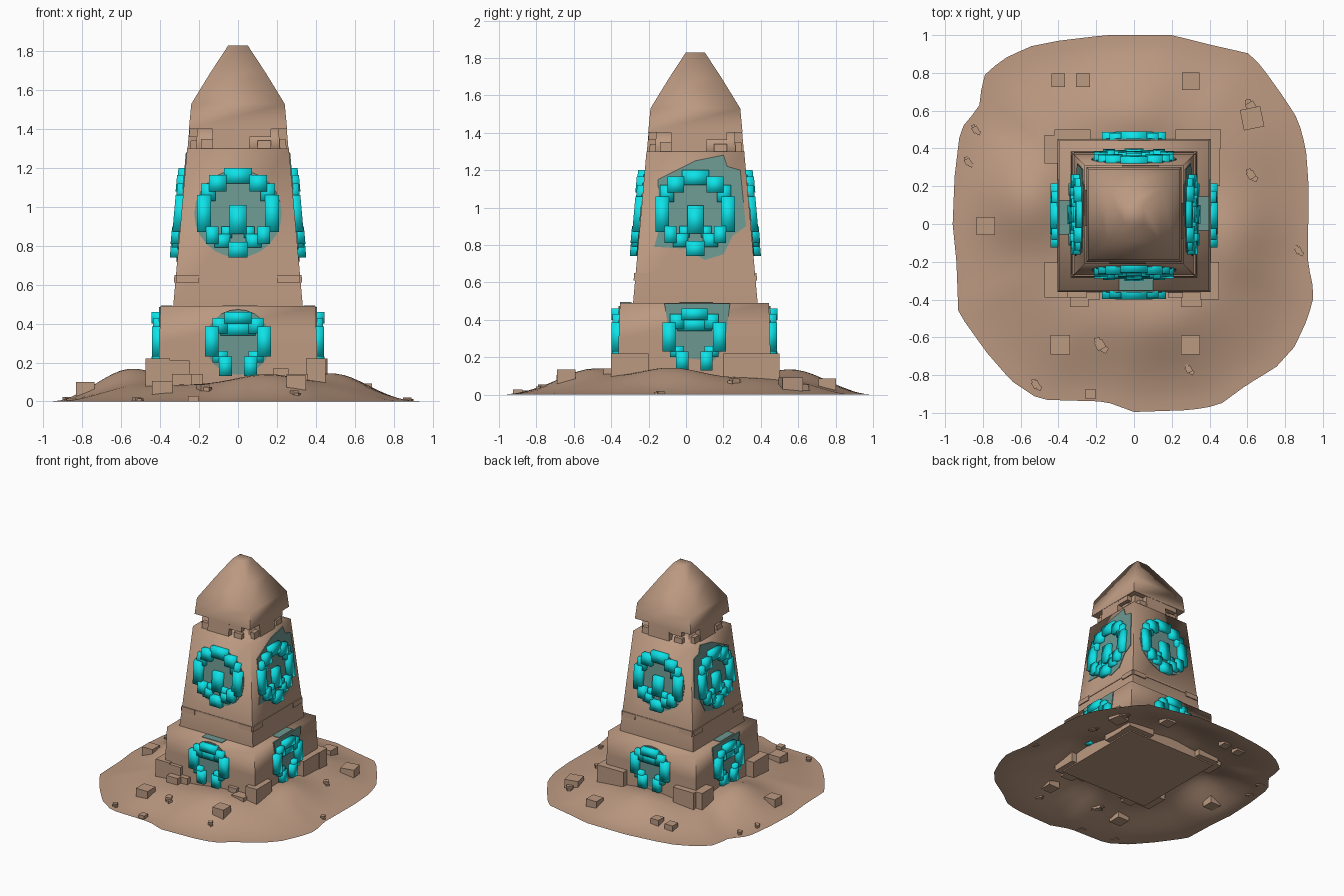
import bpy, bmesh, math
from mathutils import Matrix, Vector

if "Cube" in bpy.data.objects:
    bpy.data.objects.remove(bpy.data.objects["Cube"])

CY = 0.05  # tower centre in y
SIDES = ("front", "right", "back", "left")


def mat(name, rgb):
    m = bpy.data.materials.new(name)
    m.diffuse_color = (*rgb, 1)
    m.use_nodes = True
    m.node_tree.nodes["Principled BSDF"].inputs["Base Color"].default_value = m.diffuse_color
    return m


STONE = mat("sandstone", (0.50, 0.32, 0.22))
CYAN = mat("bright cyan", (0.004, 0.80, 0.84))
DIM = mat("dim teal", (0.15, 0.31, 0.28))


def finish(bm, name, material, smooth=None):
    bmesh.ops.recalc_face_normals(bm, faces=bm.faces)
    me = bpy.data.meshes.new(name)
    bm.to_mesh(me)
    bm.free()
    me.materials.append(material)
    ob = bpy.data.objects.new(name, me)
    bpy.context.collection.objects.link(ob)
    if smooth:
        bpy.context.view_layer.objects.active = ob
        ob.select_set(True)
        bpy.ops.object.shade_smooth_by_angle(angle=math.radians(smooth))
        ob.select_set(False)
    return ob


def add_box(bm, lo, hi, fn=lambda p: p):
    """Box between two corners, each vertex passed through fn."""
    vs = bmesh.ops.create_cube(bm, size=1)["verts"]
    for v in vs:
        p = Vector([lo[i] + (v.co[i] + 0.5) * (hi[i] - lo[i]) for i in range(3)])
        v.co = fn(p)


def frustums(name, levels, cy=CY):
    """Closed stack of square sections (z, half width)."""
    bm = bmesh.new()
    rings = [[bm.verts.new((sx * h, cy + sy * h, z)) for sx, sy in
              ((-1, -1), (1, -1), (1, 1), (-1, 1))] for z, h in levels]
    for a, b in zip(rings, rings[1:]):
        for i in range(4):
            bm.faces.new((a[i], a[(i + 1) % 4], b[(i + 1) % 4], b[i]))
    bm.faces.new(rings[0][::-1])
    bm.faces.new(rings[-1])
    return finish(bm, name, STONE, 89)


def wall(z):
    """Half width of the tower wall at height z."""
    return 0.333 - 0.0885 * (z - 0.49)


def on_side(k, lower=False):
    """Map (u, outward, z) onto tower side k: 0 front, 1 right, 2 back, 3 left."""
    rot = Matrix.Rotation(k * math.pi / 2, 3, 'Z')

    def fn(p):
        w = 0.402 if lower else wall(p.z)
        return rot @ Vector((p.x, -w - p.y, p.z)) + Vector((0, CY - 0.005 * lower, 0))
    return fn


# Tower
frustums("base_block", [(0.04, 0.408), (0.3, 0.405), (0.49, 0.398)], 0.045)
frustums("shaft", [(0.45, wall(0.49)), (0.49, wall(0.49)), (1.30, wall(1.30)),
                   (1.30, 0.215), (1.40, 0.21), (1.40, wall(1.40)), (1.53, 0.24),
                   (1.69, 0.142), (1.83, 0.05)])

# Broken masonry filling the neck groove, and thin corner slabs on the shaft
for k, name in enumerate(SIDES):
    f = on_side(k)
    bm = bmesh.new()
    add_box(bm, (-0.13, -0.06, 1.29), (0.06, -0.002, 1.41), f)
    add_box(bm, (0.06, -0.06, 1.36), (0.17, -0.004, 1.41), f)
    add_box(bm, (-0.19, -0.06, 1.29), (-0.13, -0.012, 1.35), f)
    add_box(bm, (0.10, -0.06, 1.29), (0.17, -0.015, 1.34), f)
    for s in (-1, 1):
        a, b = sorted((s * 0.20, s * 0.318))
        add_box(bm, (a, -0.05, 0.61), (b, 0.008, 0.65), f)
    add_box(bm, (-0.2, -0.05, 0.635), (0.2, 0.004, 0.65), f)
    finish(bm, name + "_masonry", STONE)

# Stepped blocks around the foot
bm = bmesh.new()
for lo, hi in [((-0.475, 0.32), (-0.35, 0.47, 0.22)), ((-0.42, 0.40), (-0.23, 0.50, 0.22)),
               ((0.22, 0.40), (0.46, 0.50, 0.22)), ((0.36, 0.20), (0.455, 0.46, 0.22)),
               ((-0.475, -0.39), (-0.35, -0.20, 0.22)), ((-0.42, -0.39), (-0.25, -0.3, 0.21)),
               ((-0.34, -0.44), (-0.24, -0.32, 0.14)), ((-0.26, -0.40), (-0.18, -0.32, 0.14)),
               ((0.25, -0.44), (0.36, -0.32, 0.14)), ((0.35, -0.40), (0.45, -0.20, 0.22)),
               ((0.18, -0.39), (0.26, -0.32, 0.17))]:
    add_box(bm, (*lo, 0.05), hi)
finish(bm, "foot_blocks", STONE)

# Cyan emblems: (u0, u1, z0, z1, depth), mirrored when u0 > 0
UPPER = [(-0.072, 0.072, 1.12, 1.20, 0.036), (0.06, 0.15, 1.08, 1.165, 0.04),
         (0.115, 0.19, 1.03, 1.12, 0.034), (0.14, 0.212, 0.87, 1.06, 0.038),
         (0.10, 0.165, 0.81, 0.90, 0.042), (0.04, 0.12, 0.79, 0.86, 0.035),
         (-0.05, 0.05, 0.74, 0.82, 0.04), (0.03, 0.085, 0.84, 0.90, 0.03),
         (-0.043, 0.043, 0.86, 1.01, 0.036)]
LOWER = [(-0.07, 0.07, 0.40, 0.46, 0.042), (0.055, 0.13, 0.35, 0.43, 0.036),
         (-0.09, 0.09, 0.34, 0.41, 0.03), (0.10, 0.17, 0.23, 0.385, 0.04),
         (0.055, 0.13, 0.20, 0.26, 0.038), (0.032, 0.098, 0.13, 0.23, 0.042)]
for label, blocks, low in (("upper", UPPER, False), ("lower", LOWER, True)):
    for k, name in enumerate(SIDES):
        f = on_side(k, low)
        bm = bmesh.new()
        for u0, u1, z0, z1, d in blocks:
            add_box(bm, (u0, -0.03, z0), (u1, d, z1), f)
            if u0 > 0:
                add_box(bm, (-u1, -0.03, z0), (-u0, d, z1), f)
        finish(bm, f"{name}_{label}_emblem", CYAN, 95)

# Dim stained patches behind the emblems, wider on the left and right sides
WIDE = [(-.2, 1.15), (-.1, 1.2), (0, 1.25), (.15, 1.28), (.17, 1.22), (.24, 1.2), (.27, .9),
        (.2, .85), (.15, .75), (.05, .72), (-.05, .78), (-.22, .79), (-.19, .9)]
TALL = [(-.09, .2), (.1, .18), (.16, .25), (.19, .486), (-.16, .486), (-.13, .3)]


def disc(r, z0):
    return [(r * math.cos(i * math.pi / 12), z0 + r * math.sin(i * math.pi / 12)) for i in range(24)]


for k, name in enumerate(SIDES):
    flip = -1 if k == 3 else 1
    for label, low, pts in (("upper", False, WIDE if k % 2 else disc(0.225, 0.965)),
                            ("lower", True, TALL if k % 2 else disc(0.168, 0.305))):
        f = on_side(k, low)
        bm = bmesh.new()
        a = [bm.verts.new(f(Vector((flip * u, 0.005, z)))) for u, z in pts]
        b = [bm.verts.new(f(Vector((flip * u, -0.003, z)))) for u, z in pts]
        bm.faces.new(a)
        bm.faces.new(b[::-1])
        for i in range(len(a)):
            j = (i + 1) % len(a)
            bm.faces.new((a[i], b[i], b[j], a[j]))
        if low and k != 2:  # stain running over the ledge
            add_box(bm, (-0.08, -0.066, 0.486), (0.1, -0.005, 0.494), f)
        finish(bm, f"{name}_{label}_stain", DIM)

# Sandy ground sheet with drifts against each side of the tower
OUTLINE = [(-.15, 1), (.2, 1), (.4, .95), (.62, .9), (.7, .8), (.8, .66), (.87, .55), (.91, .4),
           (.925, .2), (.92, -.2), (.955, -.37), (.92, -.5), (.85, -.65), (.75, -.76), (.6, -.85),
           (.45, -.96), (.3, -.985), (0, -.995), (-.15, -.94), (-.5, -.93), (-.65, -.83),
           (-.78, -.68), (-.93, -.47), (-.94, -.2), (-.96, 0), (-.95, .25), (-.92, .5),
           (-.82, .62), (-.8, .78), (-.7, .87), (-.55, .94), (-.4, .97)]
POLAR = sorted((math.atan2(y, x) % math.tau, math.hypot(x, y)) for x, y in OUTLINE)
POLAR = [(POLAR[-1][0] - math.tau, POLAR[-1][1])] + POLAR + [(POLAR[0][0] + math.tau, POLAR[0][1])]
DRIFTS = [(-.57, .12, .09), (.5, -.08, .06), (.15, -.48, .055), (0, .6, .055), (.55, .5, .01)]


def rim(a):
    a %= math.tau
    for (a0, r0), (a1, r1) in zip(POLAR, POLAR[1:]):
        if a0 <= a <= a1:  # straight edge between neighbouring points
            return math.sin(a1 - a0) / (math.sin(a1 - a) / r0 + math.sin(a - a0) / r1)
    return 0.95


def ground(x, y):
    s = max(0, min(1, (1 - math.hypot(x, y) / rim(math.atan2(y, x))) / 0.5))
    h = 0.085 * s * s * (3 - 2 * s)
    for dx, dy, amp in DRIFTS:
        h += amp * min(1, 4 * s) * math.exp(-((x - dx) ** 2 + (y - dy) ** 2) / 0.05)
    return h


bm = bmesh.new()
N, rows = 96, []
for t in [0.36 + 0.64 * i / 14 for i in range(15)]:
    row = []
    for i in range(N):
        a = math.tau * i / N
        x, y = rim(a) * t * math.cos(a), rim(a) * t * math.sin(a)
        row.append(bm.verts.new((x, y, ground(x, y))))
    rows.append(row)
for p, q in zip(rows, rows[1:]):
    for i in range(N):
        bm.faces.new((p[i], q[i], q[(i + 1) % N], p[(i + 1) % N]))
sand = finish(bm, "sand_mound", STONE, 60)
if sand.data.polygons[0].normal.z < 0:
    sand.data.flip_normals()

# Loose rubble: (x, y, half size, turn)
bm = bmesh.new()
RUBBLE = [(-.4, .76, .036, 0), (-.27, .76, .036, 0), (.3, .755, .046, 0), (-.785, -.01, .048, 0),
          (-.39, -.64, .052, 0), (.3, -.64, .05, 0), (-.23, -.9, .026, 0), (.625, .56, .055, .2)]
for x, y, r in [(.62, .26, .02), (-.18, -.64, .024), (.29, -.77, .016), (.87, -.14, .016),
                (-.52, -.85, .018), (-.84, .5, .016), (-.88, .33, .016), (.62, .62, .025)]:
    RUBBLE += [(x, y, r, .5), (x + r, y - r, r * .7, 1.1), (x - r * .6, y + r, r * .6, .2)]
for x, y, r, turn in RUBBLE:
    place = Matrix.Translation((x, y, ground(x, y) + 0.2 * r)) @ Matrix.Rotation(turn, 4, 'Z')
    low = max(-0.8 * r, -ground(x, y) - 0.2 * r)  # never below the floor
    add_box(bm, (-r, -r, low), (r, r, r * 0.8), lambda p: place @ p)
finish(bm, "rubble", STONE)
